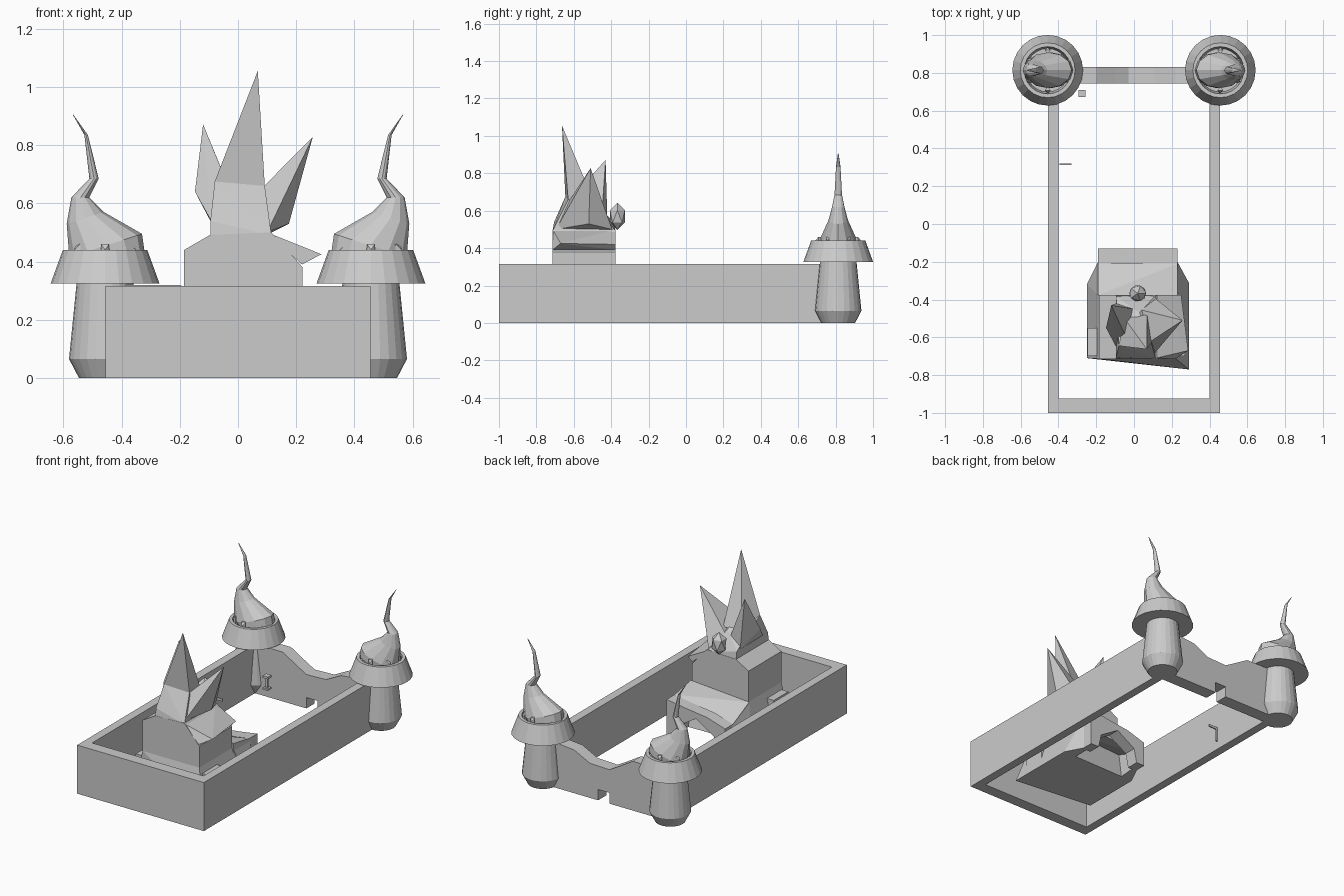
import bpy, bmesh, math
from mathutils import Vector

stone = bpy.data.materials.new("grey stone")
stone.diffuse_color = (0.6, 0.6, 0.6, 1)


def finish(name, bm):
    bmesh.ops.recalc_face_normals(bm, faces=bm.faces)
    me = bpy.data.meshes.new(name)
    bm.to_mesh(me)
    bm.free()
    me.materials.append(stone)
    ob = bpy.data.objects.new(name, me)
    bpy.context.collection.objects.link(ob)
    return ob


def hull(name, pts):
    bm = bmesh.new()
    for p in pts:
        bm.verts.new(p)
    r = bmesh.ops.convex_hull(bm, input=bm.verts)
    junk = [g for g in r["geom_interior"] if isinstance(g, bmesh.types.BMVert)]
    bmesh.ops.delete(bm, geom=junk, context='VERTS')
    bmesh.ops.dissolve_limit(bm, angle_limit=0.02, verts=bm.verts, edges=bm.edges)
    return finish(name, bm)


def box(name, x0, x1, y0, y1, z0, z1):
    return hull(name, [(x, y, z) for x in (x0, x1) for y in (y0, y1) for z in (z0, z1)])


def slab(name, profile, y0, y1):
    """Extrude an x-z outline along y."""
    bm = bmesh.new()
    f = bm.faces.new([bm.verts.new((x, y0, z)) for x, z in profile])
    r = bmesh.ops.extrude_face_region(bm, geom=[f])
    vs = [g for g in r["geom"] if isinstance(g, bmesh.types.BMVert)]
    bmesh.ops.translate(bm, vec=(0, y1 - y0, 0), verts=vs)
    return finish(name, bm)


def loft(name, rings, cap=True):
    bm = bmesh.new()
    loops = [[bm.verts.new(p) for p in ring] for ring in rings]
    n = len(loops[0])
    for a, b in zip(loops, loops[1:]):
        for i in range(n):
            bm.faces.new((a[i], a[(i + 1) % n], b[(i + 1) % n], b[i]))
    if cap:
        bm.faces.new(loops[0])
        bm.faces.new(loops[-1])
    return finish(name, bm)


def circle(cx, cy, z, rx, ry, n, tilt=0.0):
    return [(cx + rx * math.cos(2 * math.pi * i / n),
             cy + ry * math.sin(2 * math.pi * i / n),
             z + tilt * math.cos(2 * math.pi * i / n)) for i in range(n)]


# courtyard walls, open underneath
for s, side in ((-1, "left"), (1, "right")):
    box(side + "_wall", *sorted((s * 0.40, s * 0.455)), -0.925, 0.83, 0, 0.315)
box("front_wall", -0.455, 0.455, -1, -0.925, 0, 0.315)

# ruined gate wall with a small doorway
slab("gate_wall", [(-0.42, 0), (-0.03, 0), (-0.03, 0.07), (0.05, 0.07), (0.05, 0),
                   (0.42, 0), (0.42, 0.30), (0.22, 0.28), (0.11, 0.225),
                   (-0.03, 0.22), (-0.1, 0.26), (-0.2, 0.32), (-0.42, 0.32)], 0.745, 0.83)

# towers with bent horn roofs
TY = 0.814
body = [(0.09, 0), (0.124, 0.065), (0.098, 0.325), (0.187, 0.325),
        (0.145, 0.44), (0.125, 0.44), (0.115, 0.38)]
# centre x, z, half width x, half width y, tilt
horn = [(0.44, 0.42, 0.118, 0.095, -0.02), (0.455, 0.455, 0.125, 0.095, -0.04),
        (0.525, 0.55, 0.064, 0.052, -0.02), (0.542, 0.62, 0.031, 0.033, 0),
        (0.495, 0.685, 0.016, 0.02, 0), (0.522, 0.835, 0.006, 0.012, 0),
        (0.567, 0.905, 0.001, 0.002, 0)]
for s, side in ((-1, "left"), (1, "right")):
    loft(side + "_tower", [circle(s * 0.457, TY, z, r, r, 24) for r, z in body])
    loft(side + "_horn_roof", [circle(s * x, TY, z, rx, ry, 12, s * t)
                               for x, z, rx, ry, t in horn])
    # little spikes holding the roof
    for k in range(6):
        a = math.pi * (k + 0.5) / 3
        d, t = Vector((math.cos(a), math.sin(a), 0)), Vector((-math.sin(a), math.cos(a), 0))
        c = Vector((s * 0.457, TY, 0))
        pts = [c + d * r + t * w + Vector((0, 0, z))
               for r, w, z in ((0.085, 0, 0.38), (0.108, 0.016, 0.38), (0.108, -0.016, 0.38),
                               (0.085, 0, 0.46), (0.106, 0.014, 0.46), (0.106, -0.014, 0.46),
                               (0.122, 0, 0.44))]
        hull(side + "_roof_spike", pts)

# keep: flared base, body, folded brim
Y0, Y1 = -0.714, -0.377
hull("keep_base", [(-0.25, -0.71, 0), (0.29, -0.77, 0), (0.29, -0.31, 0), (-0.25, -0.32, 0),
                   (-0.185, Y0, 0.24), (0.222, Y0, 0.24), (0.222, Y1, 0.24), (-0.185, Y1, 0.24)])
box("keep_body", -0.185, 0.222, Y0, Y1, 0.2, 0.38)
hull("keep_brim", [(x, y, z) for y in (Y0, Y1) for x, z in
                   ((-0.185, 0.36), (-0.185, 0.44), (-0.095, 0.492), (0.115, 0.5),
                    (0.222, 0.38))])
hull("brim_fold", [(0.1, Y0, 0.5), (0.1, Y1, 0.5), (0.22, Y0, 0.39), (0.22, Y1, 0.39),
                   (0.287, -0.67, 0.425), (0.25, Y1, 0.42)])
for x0, x1 in ((-0.245, -0.18), (0.21, 0.27)):
    box("buttress", x0, x1, -0.7, -0.55, 0, 0.2)

# entrance with a pointed arch
slab("entrance_arch", [(-0.19, 0), (-0.13, 0), (-0.11, 0.09), (0.02, 0.17), (0.15, 0.09),
                       (0.17, 0), (0.23, 0), (0.23, 0.24), (0.1, 0.22), (-0.06, 0.2),
                       (-0.19, 0.16)], -0.21, -0.13)
hull("entrance_roof", [(-0.19, -0.21, 0.16), (0.23, -0.21, 0.24), (-0.19, -0.21, 0.12),
                       (0.23, -0.21, 0.18), (-0.19, Y1, 0.24), (0.23, Y1, 0.27),
                       (-0.19, Y1, 0.18), (0.23, Y1, 0.2)])
hull("entrance_left_side", [(-0.25, -0.32, 0), (-0.19, -0.2, 0), (-0.16, -0.2, 0),
                            (-0.19, -0.2, 0.15), (-0.19, Y1, 0.23), (-0.17, Y1, 0)])
hull("entrance_right_side", [(0.29, -0.31, 0), (0.23, -0.2, 0), (0.2, -0.2, 0),
                             (0.23, -0.2, 0.22), (0.222, Y1, 0.25), (0.2, Y1, 0)])

# crystal crown on the keep
hull("crown_block", [(-0.095, Y0, 0.485), (-0.095, Y1, 0.485), (0.115, Y0, 0.49),
                     (0.115, Y1, 0.49), (-0.095, -0.705, 0.54), (-0.095, -0.385, 0.54),
                     (0.0, -0.69, 0.55), (-0.08, -0.645, 0.675), (0.092, -0.63, 0.66),
                     (0.03, -0.47, 0.62)])
hull("tall_crystal", [(-0.08, -0.645, 0.675), (0.092, -0.63, 0.66), (-0.05, -0.5, 0.62),
                      (0.07, -0.48, 0.62), (0.068, -0.663, 1.055)])
hull("right_crystal", [(0.1, -0.695, 0.5), (0.115, -0.395, 0.5), (0.0, -0.68, 0.55),
                       (0.02, -0.45, 0.58), (0.09, -0.62, 0.66), (0.175, -0.52, 0.53),
                       (0.257, -0.51, 0.828)])
hull("left_crystal", [(-0.148, -0.55, 0.64), (-0.125, -0.5, 0.7), (-0.06, -0.56, 0.725),
                      (-0.095, -0.42, 0.54), (-0.095, -0.65, 0.545), (0.0, -0.66, 0.555),
                      (0.0, -0.45, 0.58), (-0.12, -0.43, 0.872)])
# knob above the entrance
bm = bmesh.new()
bmesh.ops.create_icosphere(bm, subdivisions=1, radius=0.05)
bmesh.ops.scale(bm, vec=(1, 0.95, 1.45), verts=bm.verts)
bmesh.ops.translate(bm, vec=(0.02, -0.367, 0.57), verts=bm.verts)
finish("knob", bm)

# courtyard fittings: small post and wall hook
box("post_stem", -0.282, -0.268, 0.684, 0.698, 0.09, 0.16)
box("post_cap", -0.294, -0.257, 0.673, 0.709, 0.155, 0.17)
box("post_foot", -0.294, -0.257, 0.673, 0.709, 0.08, 0.092)
box("hook_bar", -0.395, -0.33, 0.312, 0.32, 0.13, 0.145)
box("hook_drop", -0.395, -0.383, 0.312, 0.32, 0.05, 0.145)
